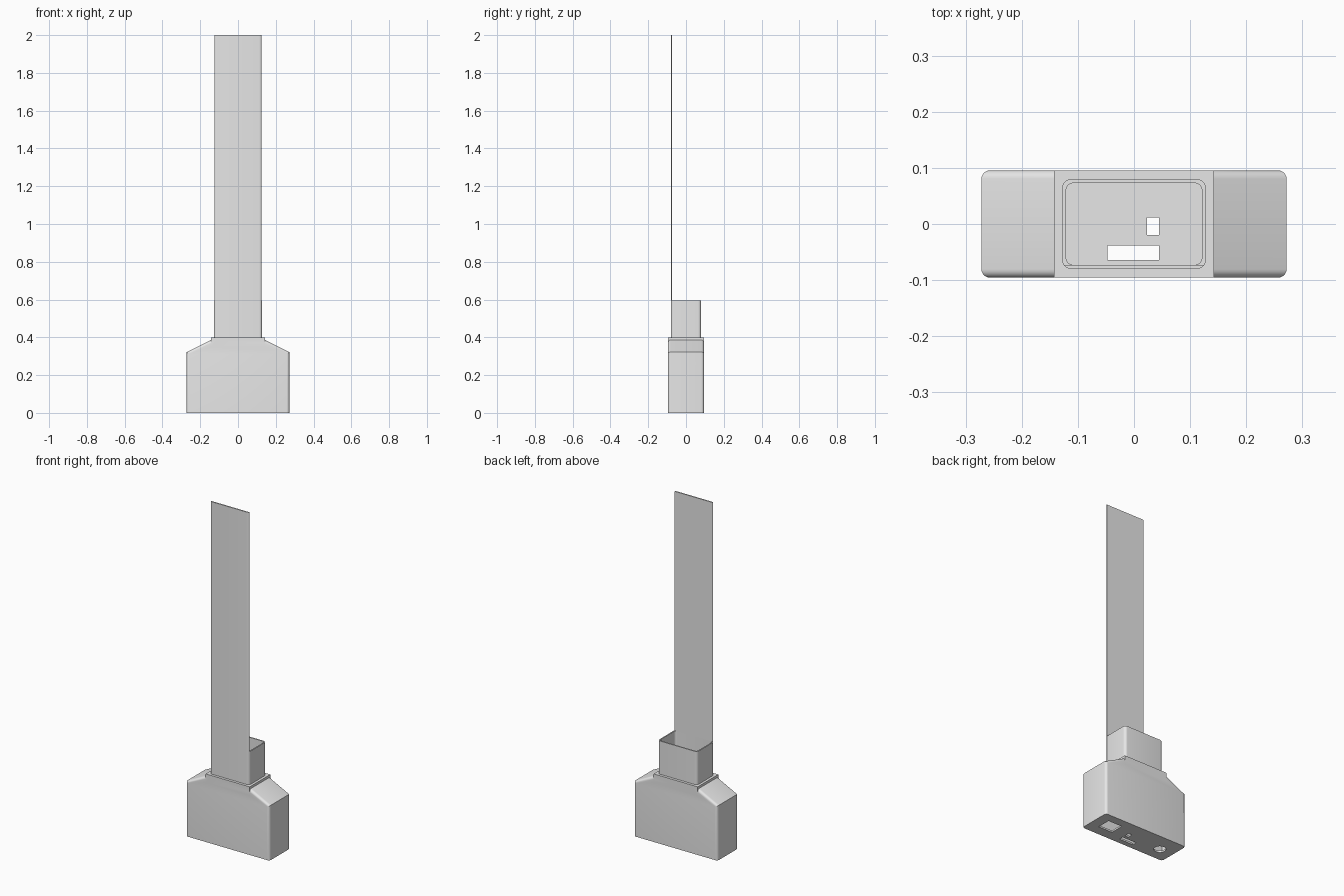
import bpy, bmesh
from math import radians, cos, sin, pi
from mathutils import Vector

cube = bpy.data.objects.get("Cube")
if cube:
    bpy.data.objects.remove(cube, do_unlink=True)

grey = bpy.data.materials.new("light_grey")
grey.use_nodes = True
grey.diffuse_color = (0.8, 0.8, 0.8, 1)
grey.node_tree.nodes["Principled BSDF"].inputs["Base Color"].default_value = (0.8, 0.8, 0.8, 1)


def make_object(name, bm):
    bmesh.ops.recalc_face_normals(bm, faces=bm.faces)
    mesh = bpy.data.meshes.new(name)
    bm.to_mesh(mesh)
    bm.free()
    mesh.materials.append(grey)
    obj = bpy.data.objects.new(name, mesh)
    bpy.context.collection.objects.link(obj)
    return obj


def prism(points, low, high, along_y=False):
    """Extrude a 2D outline along z, or along y for a front-facing outline."""
    bm = bmesh.new()
    place = (lambda p: (p[0], low, p[1])) if along_y else (lambda p: (p[0], p[1], low))
    face = bm.faces.new([bm.verts.new(place(p)) for p in points])
    extruded = bmesh.ops.extrude_face_region(bm, geom=[face])["geom"]
    shift = Vector((0, high - low, 0) if along_y else (0, 0, high - low))
    bmesh.ops.translate(bm, vec=shift, verts=[v for v in extruded if isinstance(v, bmesh.types.BMVert)])
    return bm


def rectangle(x0, x1, y0, y1):
    return [(x0, y0), (x1, y0), (x1, y1), (x0, y1)]


def rounded_rectangle(hx, hy, r, steps=6):
    points = []
    for i, (sx, sy) in enumerate([(1, 1), (-1, 1), (-1, -1), (1, -1)]):
        for k in range(steps + 1):
            a = (i + k / steps) * pi / 2
            points.append((sx * (hx - r) + r * cos(a), sy * (hy - r) + r * sin(a)))
    return points


def shoulder_outline(hx, bottom, side_top, top_hx, top):
    return [(-hx, bottom), (hx, bottom), (hx, side_top),
            (top_hx, top), (-top_hx, top), (-hx, side_top)]


def combine(target, bm, operation="DIFFERENCE"):
    tool = make_object("cutter", bm)
    tool.hide_render = True
    mod = target.modifiers.new("combine", "BOOLEAN")
    mod.operation, mod.solver, mod.object = operation, "EXACT", tool
    bpy.context.view_layer.objects.active = target
    bpy.ops.object.modifier_apply(modifier=mod.name)
    bpy.data.objects.remove(tool, do_unlink=True)


# Sizes shared by several parts
HX, HY, COLLAR_X, COLLAR_TOP = 0.272, 0.0955, 0.143, 0.40
SLEEVE_X, SLEEVE_Y, SLEEVE_TOP, WALL, RADIUS = 0.128, 0.08, 0.595, 0.007, 0.016
outer = rounded_rectangle(SLEEVE_X, SLEEVE_Y, RADIUS)
inner = rounded_rectangle(SLEEVE_X - WALL, SLEEVE_Y - WALL, RADIUS - 0.003)

# Housing with sloped shoulders; upright and sloped end edges are rounded
bm = prism(shoulder_outline(HX, 0, 0.322, COLLAR_X, 0.386), -HY, HY, along_y=True)
ends = [e for e in bm.edges
        if abs(e.verts[0].co.y - e.verts[1].co.y) < 0.001
        and abs(e.verts[0].co.z - e.verts[1].co.z) > 0.01]
bmesh.ops.bevel(bm, geom=ends, offset=0.015, segments=5, profile=0.5, affect="EDGES")
housing = make_object("housing", bm)

# Collar on top, hollow interior and the opening into the sleeve
combine(housing, prism(rectangle(-COLLAR_X, COLLAR_X, -HY, HY), 0.35, COLLAR_TOP), "UNION")
combine(housing, prism(shoulder_outline(HX - 0.01, 0.01, 0.315, 0.138, 0.376),
                       -HY + 0.01, HY - 0.01, along_y=True))
combine(housing, prism(inner, 0.2, 0.5))

# Bottom ports: large socket, long slot, small window and round hole
ports = [rectangle(0.122, 0.212, -0.035, 0.045),
         rectangle(-0.047, 0.045, -0.064, -0.038),
         rectangle(0.023, 0.045, -0.02, 0.012),
         [(-0.185 + 0.032 * cos(k * pi / 16), -0.01 + 0.032 * sin(k * pi / 16)) for k in range(32)]]
for port in ports:
    combine(housing, prism(port, -0.05, 0.05))

# Thin-walled sleeve standing on the collar
sleeve = make_object("sleeve", prism(outer, COLLAR_TOP, SLEEVE_TOP))
combine(sleeve, prism(inner, 0.3, 0.7))

# Tall blade continuing the front wall of the sleeve
bm = prism(outer, SLEEVE_TOP, 2.0)
cut = bmesh.ops.bisect_plane(bm, geom=bm.verts[:] + bm.edges[:] + bm.faces[:],
                             plane_co=(0, -SLEEVE_Y + WALL, 0), plane_no=(0, 1, 0), clear_outer=True)
bmesh.ops.holes_fill(bm, edges=[e for e in cut["geom_cut"] if isinstance(e, bmesh.types.BMEdge)])
blade = make_object("blade", bm)

# Smooth the fillets and keep hard edges crisp
bpy.ops.object.select_all(action="DESELECT")
for obj in (housing, sleeve, blade):
    obj.select_set(True)
bpy.context.view_layer.objects.active = housing
bpy.ops.object.shade_smooth_by_angle(angle=radians(25))
